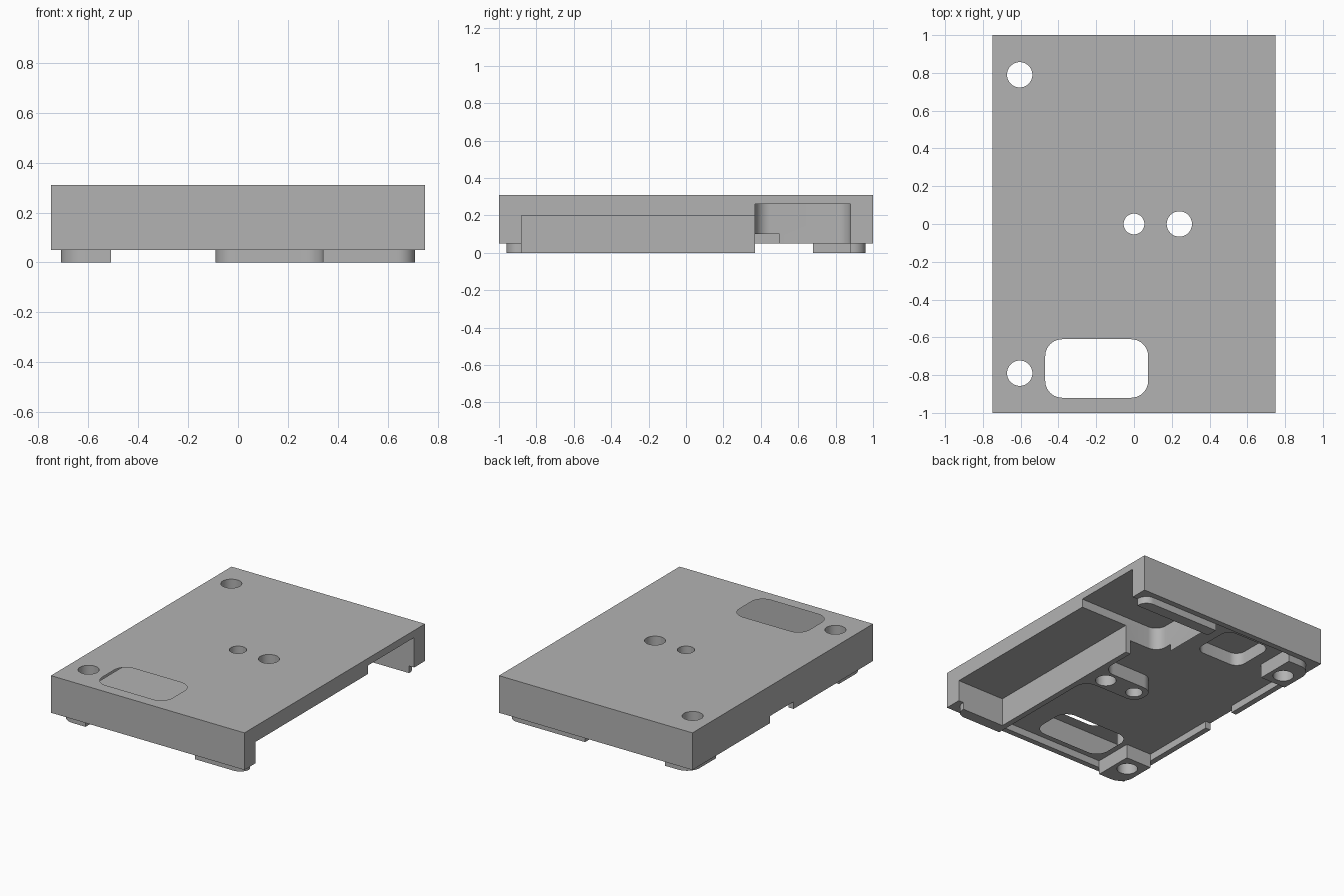
import bpy, bmesh, math
from mathutils import Vector

cube = bpy.data.objects.get("Cube")
if cube:
    bpy.data.objects.remove(cube, do_unlink=True)

# Single plain grey material
grey = bpy.data.materials.new("plain_grey")
grey.use_nodes = True
COLOR = (0.45, 0.45, 0.45, 1)
grey.diffuse_color = COLOR
grey.node_tree.nodes["Principled BSDF"].inputs["Base Color"].default_value = COLOR


def prism(name, corners, z0, z1, steps=10):
    """Extrude a right-angled outline; each corner is (x, y, radius)."""
    outline = []
    for i, (x, y, r) in enumerate(corners):
        p = Vector((x, y))
        if r == 0:
            outline.append(p)
            continue
        back = (Vector(corners[i - 1][:2]) - p).normalized()
        ahead = (Vector(corners[(i + 1) % len(corners)][:2]) - p).normalized()
        center = p + r * (back + ahead)
        for s in range(steps + 1):
            t = math.pi / 2 * s / steps
            outline.append(center - r * (ahead * math.cos(t) + back * math.sin(t)))
    bm = bmesh.new()
    base = bm.faces.new([bm.verts.new((p.x, p.y, z0)) for p in outline])
    new = bmesh.ops.extrude_face_region(bm, geom=[base])["geom"]
    top = [v for v in new if isinstance(v, bmesh.types.BMVert)]
    bmesh.ops.translate(bm, verts=top, vec=(0, 0, z1 - z0))
    bmesh.ops.recalc_face_normals(bm, faces=bm.faces)
    mesh = bpy.data.meshes.new(name)
    bm.to_mesh(mesh)
    bm.free()
    mesh.materials.append(grey)
    ob = bpy.data.objects.new(name, mesh)
    bpy.context.collection.objects.link(ob)
    return ob


def box(name, x0, x1, y0, y1, z0, z1, radii=(0, 0, 0, 0)):
    """Block with radii for the corners, counter-clockwise from (x0, y0)."""
    pts = ((x0, y0), (x1, y0), (x1, y1), (x0, y1))
    return prism(name, [(x, y, r) for (x, y), r in zip(pts, radii)], z0, z1)


def round_hole(x, y, r):
    return box("hole", x - r, x + r, y - r, y + r, -0.2, 0.5, (r,) * 4)


body = box("base_plate", -0.75, 0.75, -1, 1, 0.05, 0.31)


def combine(tool, operation):
    """Apply one boolean to the body and discard the tool."""
    tool.hide_render = True
    mod = body.modifiers.new("shape", "BOOLEAN")
    mod.operation, mod.solver, mod.object = operation, "EXACT", tool
    graph = bpy.context.evaluated_depsgraph_get()
    result = bpy.data.meshes.new_from_object(body.evaluated_get(graph))
    body.modifiers.clear()
    body.data = result
    bpy.data.objects.remove(tool, do_unlink=True)


# Underside cavity, leaving a thin rim
cavity = prism("cavity", [(-0.71, -0.96, 0.1), (0.36, -0.96, 0), (0.36, 0.5, 0),
                          (0.11, 0.5, 0), (0.11, 0.96, 0), (-0.71, 0.96, 0.1)], -0.2, 0.1)
combine(cavity, "DIFFERENCE")

# Open side recess, side pocket, blind pocket and rim notch
for cut in (
    box("side_recess", 0.38, 0.9, -0.88, 0.4, -0.2, 0.2),
    box("side_pocket", 0.11, 0.95, 0.37, 0.88, -0.2, 0.26, (0.08, 0, 0, 0.08)),
    box("blind_pocket", -0.42, -0.06, 0.55, 0.88, -0.2, 0.19, (0.07,) * 4),
    box("rim_notch", -0.9, -0.6, -0.12, 0.14, -0.2, 0.1),
):
    combine(cut, "DIFFERENCE")

# Long rib with the central boss, corner bosses and feet
R = 0.09
rib = prism("rib_and_boss", [(0.38, -0.96, 0), (0.38, 0.37, 0), (0.34, 0.37, 0),
                             (0.34, R, R), (-R, R, 0.08), (-R, -R, 0.08),
                             (0.34, -R, R), (0.34, -0.96, 0)], 0, 0.15)
for part in (
    rib,
    box("front_corner_boss", -0.71, -0.51, -0.96, -0.68, 0, 0.15, (0.1, 0, 0, 0)),
    box("back_corner_boss", -0.71, -0.51, 0.68, 0.96, 0, 0.15, (0, 0, 0, 0.1)),
    box("front_foot", 0.37, 0.71, -0.96, -0.88, 0, 0.15, (0, 0.07, 0, 0)),
    box("back_foot", 0.11, 0.71, 0.88, 0.96, 0, 0.15, (0, 0, 0.07, 0)),
):
    combine(part, "UNION")

# Through holes and the rounded window
for x, y, r in ((-0.605, 0.79, 0.067), (-0.605, -0.79, 0.067), (0, 0, 0.055), (0.24, 0, 0.067)):
    combine(round_hole(x, y, r), "DIFFERENCE")
combine(box("window", -0.47, 0.075, -0.92, -0.61, -0.2, 0.5, (0.09,) * 4), "DIFFERENCE")

bpy.ops.object.select_all(action="DESELECT")
body.select_set(True)
bpy.context.view_layer.objects.active = body
bpy.ops.object.shade_smooth_by_angle(angle=math.radians(30))
